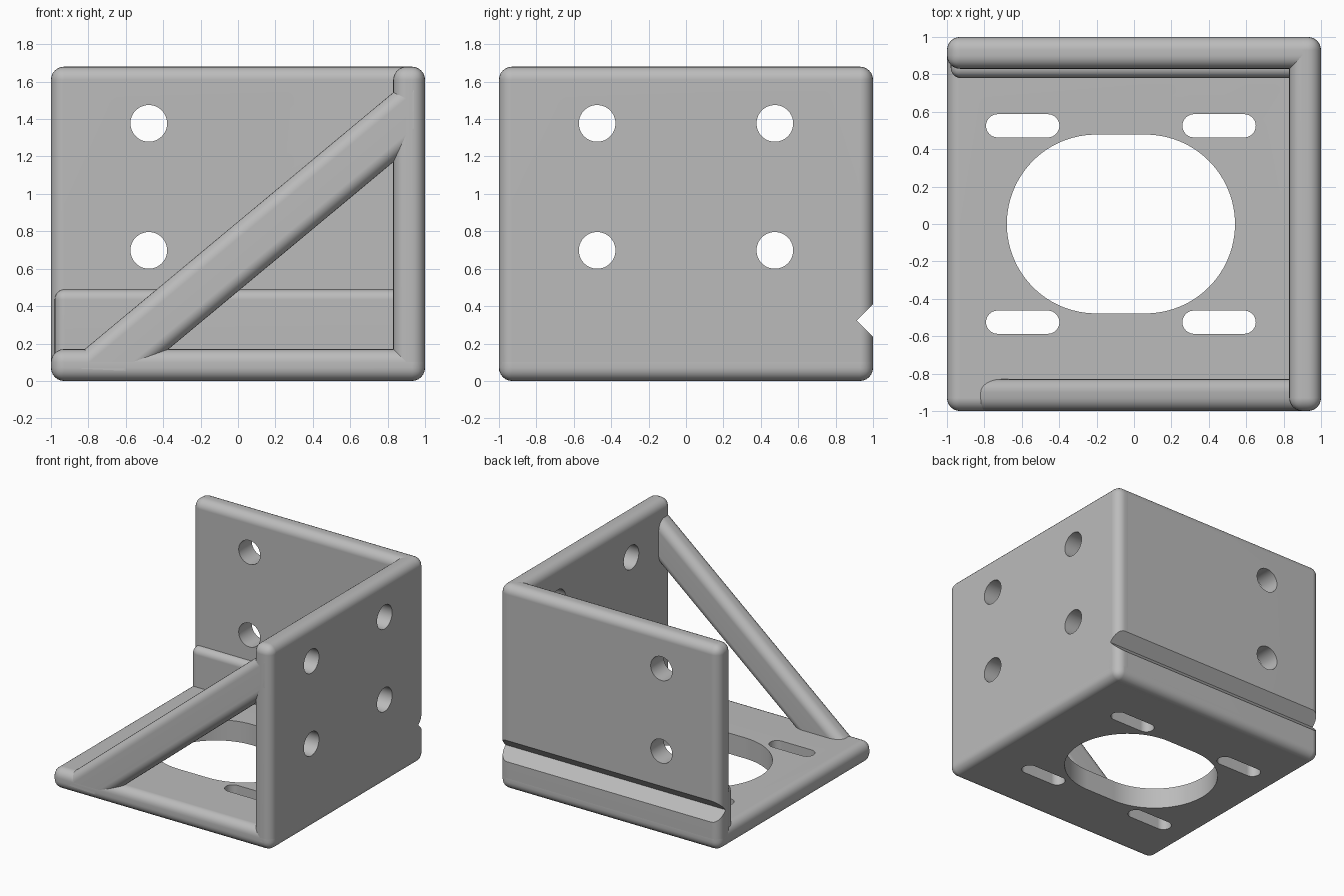
import bpy, bmesh, math
from mathutils import Vector

if "Cube" in bpy.data.objects:
    bpy.data.objects.remove(bpy.data.objects["Cube"])

T = 0.17          # plate thickness
H = 1.68          # wall height
R = 0.07          # edge rounding

grey = bpy.data.materials.new("light grey")
grey.use_nodes = True
COLOR = (0.5, 0.5, 0.5, 1)
grey.diffuse_color = COLOR
grey.node_tree.nodes["Principled BSDF"].inputs["Base Color"].default_value = COLOR


def prism(bm, points, axis, lo, hi):
    """Extrude a 2D outline along an axis."""
    place = {"x": lambda a, b, c: (c, a, b),
             "y": lambda a, b, c: (a, c, b),
             "z": lambda a, b, c: (a, b, c)}[axis]
    bottom = bm.faces.new([bm.verts.new(place(a, b, lo)) for a, b in points])
    out = bmesh.ops.extrude_face_region(bm, geom=[bottom])
    top = [g for g in out["geom"] if isinstance(g, bmesh.types.BMVert)]
    bmesh.ops.translate(bm, verts=top, vec=Vector(place(0, 0, hi - lo)))
    bmesh.ops.recalc_face_normals(bm, faces=bm.faces)


def stadium(a, b, r, half=0.0, n=32):
    """Circle outline stretched by a straight run of 2 * half."""
    pts = []
    for side, start in ((1, -math.pi / 2), (-1, math.pi / 2)):
        for i in range(n + 1 if half else n):
            t = start + math.pi * i / n
            pts.append((a + side * half + r * math.cos(t), b + r * math.sin(t)))
    return pts


def rect(a0, a1, b0, b1):
    return [(a0, b0), (a1, b0), (a1, b1), (a0, b1)]


def make(name, bm):
    mesh = bpy.data.meshes.new(name)
    bm.to_mesh(mesh)
    bm.free()
    mesh.materials.append(grey)
    obj = bpy.data.objects.new(name, mesh)
    bpy.context.collection.objects.link(obj)
    return obj


def part(name, outline, axis, lo, hi, radius=R, long_only=False, cuts=()):
    """Rounded solid with optional cut-outs."""
    bm = bmesh.new()
    prism(bm, outline, axis, lo, hi)
    edges = list(bm.edges)
    if long_only:     # keep only the edges that run along the slope
        edges = [e for e in edges
                 if abs(e.verts[0].co.x - e.verts[1].co.x) > 1]
    bmesh.ops.bevel(bm, geom=edges, offset=radius, segments=6, profile=0.5,
                    affect="EDGES", clamp_overlap=True)
    obj = make(name, bm)
    bpy.ops.object.select_all(action="DESELECT")
    bpy.context.view_layer.objects.active = obj
    obj.select_set(True)
    if cuts:
        cb = bmesh.new()
        for cut in cuts:
            prism(cb, *cut)
        cutter = make(name + "_cutter", cb)
        cutter.hide_render = True
        mod = obj.modifiers.new("cut", "BOOLEAN")
        mod.operation, mod.solver, mod.object = "DIFFERENCE", "EXACT", cutter
        bpy.ops.object.modifier_apply(modifier=mod.name)
        bpy.data.objects.remove(cutter)
    bpy.ops.object.shade_smooth_by_angle(angle=math.radians(30))
    mod = obj.modifiers.new("flat faces", "WEIGHTED_NORMAL")
    mod.keep_sharp = True
    return obj


# Base plate with the large opening and four adjustment slots
base_cuts = [(stadium(-0.07, 0, 0.478, 0.132, 48), "z", -0.1, 0.3)]
for sx in (-1, 1):
    for sy in (-1, 1):
        base_cuts.append((stadium(-0.07 + sx * 0.525, sy * 0.525, 0.062, 0.134),
                          "z", -0.1, 0.3))
part("base_plate", rect(-1, 1, -1, 1), "z", 0, T, cuts=base_cuts)

# V groove across the rear, shared by both walls
groove = ([(0.913, 0.323), (1.013, 0.223), (1.013, 0.423)], "x", -1.1, 1.1)
hole_heights = (0.698, 1.377)

# Side wall with four bolt holes
side_cuts = [(stadium(y, z, 0.098), "x", 0.7, 1.1)
             for y in (-0.475, 0.475) for z in hole_heights]
part("side_wall", rect(-1, 1, 0, H), "x", 1 - T, 1, cuts=side_cuts + [groove])

# Back wall with two bolt holes
back_cuts = [(stadium(-0.477, z, 0.098), "y", 0.7, 1.1) for z in hole_heights]
part("back_wall", rect(-1, 1, 0, H), "y", 1 - T, 1, cuts=back_cuts + [groove])

# Thickening strip inside the back wall, behind the groove
part("groove_backing", rect(-0.98, 0.93, 0.05, 0.49), "y", 0.78, 0.905, radius=0.055)

# Diagonal brace on the front edge
slope, upper, lower = 0.832, 0.852, 0.479
brace = [((0.07 - upper) / slope, 0.07), ((0.05 - lower) / slope, 0.05),
         (0.94, lower + slope * 0.94), (0.94, upper + slope * 0.94)]
part("diagonal_brace", brace, "y", -1, -1 + T, long_only=True)
